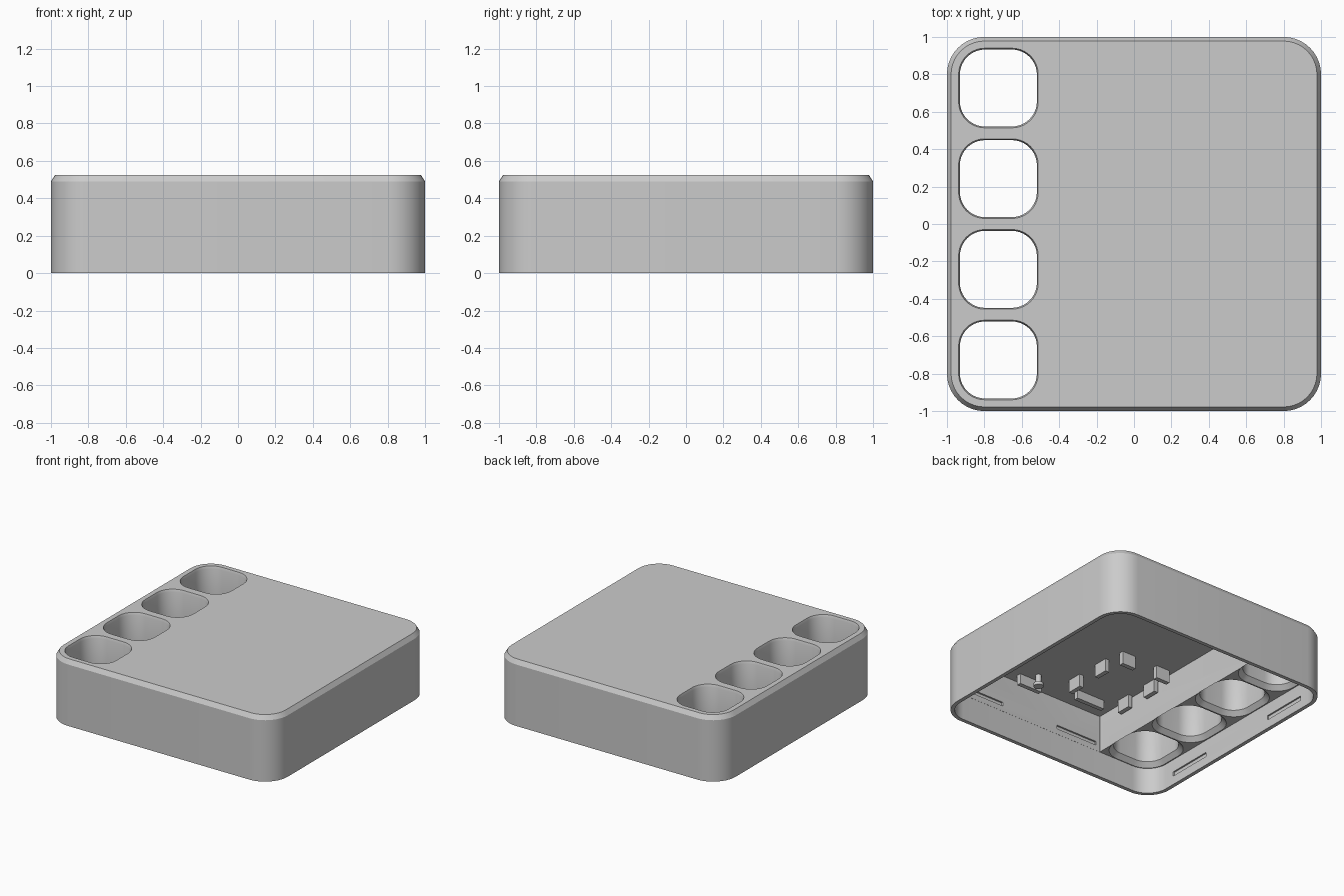
import bpy, bmesh, math

cube = bpy.data.objects.get("Cube")
if cube:
    bpy.data.objects.remove(cube, do_unlink=True)

grey = bpy.data.materials.new("light_grey")
grey.use_nodes = True
grey.diffuse_color = (0.6, 0.6, 0.6, 1)
grey.node_tree.nodes["Principled BSDF"].inputs["Base Color"].default_value = (0.6, 0.6, 0.6, 1)


def rounded_rect(x0, x1, y0, y1, r_left, r_right, n=10):
    """Outline of a rectangle with separate left and right corner radii."""
    corners = [(x1 - r_right, y1 - r_right, r_right), (x0 + r_left, y1 - r_left, r_left),
               (x0 + r_left, y0 + r_left, r_left), (x1 - r_right, y0 + r_right, r_right)]
    return [(cx + r * math.cos(math.pi / 2 * (q + i / n)), cy + r * math.sin(math.pi / 2 * (q + i / n)))
            for q, (cx, cy, r) in enumerate(corners) for i in range(n + 1)]


def square(cx, cy, half, r):
    return rounded_rect(cx - half, cx + half, cy - half, cy + half, r, r)


def loft(name, layers):
    """Closed solid through a stack of (outline, z) layers."""
    bm = bmesh.new()
    rings = [[bm.verts.new((x, y, z)) for x, y in outline] for outline, z in layers]
    for low, high in zip(rings, rings[1:]):
        for i in range(len(low)):
            j = (i + 1) % len(low)
            bm.faces.new((low[i], low[j], high[j], high[i]))
    bm.faces.new(rings[0][::-1])
    bm.faces.new(rings[-1])
    mesh = bpy.data.meshes.new(name)
    bm.to_mesh(mesh)
    bm.free()
    mesh.materials.append(grey)
    obj = bpy.data.objects.new(name, mesh)
    bpy.context.collection.objects.link(obj)
    return obj


def box(name, cx, cy, sx, sy, z0, z1):
    a, b = sx / 2, sy / 2
    outline = [(cx + a, cy + b), (cx - a, cy + b), (cx - a, cy - b), (cx + a, cy - b)]
    return loft(name, [(outline, z0), (outline, z1)])


def select_only(obj):
    bpy.ops.object.select_all(action='DESELECT')
    obj.select_set(True)
    bpy.context.view_layer.objects.active = obj


# Outer case with a chamfered top edge
TOP, CEILING, STEP = 0.525, 0.5, 0.205
INNER = 0.97
case = loft("case", [(square(0, 0, 1, 0.2), 0), (square(0, 0, 1, 0.2), 0.49),
                     (square(0, 0, 0.978, 0.178), TOP)])

# Open underside: shallow over the whole width, deep beside the cup block
shallow = square(0, 0, INNER, 0.17)
deep = rounded_rect(-0.49, 0.969, -0.969, 0.969, 0.002, 0.169)
cutters = [loft("shallow_cavity", [(shallow, -0.1), (shallow, STEP)]),
           loft("deep_cavity", [(deep, -0.05), (deep, CEILING)])]

# Four through holes, countersunk below and eased at the top
for y in (-0.727, -0.2425, 0.2425, 0.727):
    cutters.append(loft("cup_hole", [
        (square(-0.725, y, half, r), z) for half, r, z in (
            (0.237, 0.16, 0.1), (0.237, 0.16, STEP), (0.206, 0.135, 0.24),
            (0.206, 0.135, 0.505), (0.213, 0.14, TOP), (0.213, 0.14, 0.6))]))

# Snap grooves inside the walls
for side in (-1, 1):
    for y in (-0.53, 0.53):
        cutters.append(box("side_groove", side * INNER, y, 0.025, 0.37, 0.07, 0.105))
    for x in (-0.27, 0.61):
        cutters.append(box("end_groove", x, side * INNER, 0.37, 0.025, 0.25, 0.28))

for cutter in cutters:
    cutter.hide_render = True
    mod = case.modifiers.new("cut", 'BOOLEAN')
    mod.operation = 'DIFFERENCE'
    mod.solver = 'EXACT'
    mod.object = cutter
    select_only(case)
    bpy.ops.object.modifier_apply(modifier=mod.name)
    bpy.data.objects.remove(cutter, do_unlink=True)

select_only(case)
bpy.ops.object.shade_smooth_by_angle(angle=math.radians(25))

# Board clips hanging from the ceiling
ROOT = CEILING + 0.01
for y in (-0.65, -0.36):
    box("inner_clip", 0.0, y, 0.035, 0.12, 0.4, ROOT)
    box("outer_clip", -0.46, y, 0.035, 0.12, 0.4, ROOT)
for x in (-0.07, -0.39):
    box("end_clip", x, -0.155, 0.12, 0.035, 0.4, ROOT)
box("board_stop", -0.24, -0.79, 0.25, 0.035, 0.43, ROOT)
box("wall_stop", 0.25, -0.88, 0.2, 0.035, 0.42, ROOT)


# Small headed peg
def circle(r):
    return square(0.23, -0.8, r, r)


peg = loft("peg", [(circle(0.036), 0.41), (circle(0.036), 0.435),
                   (circle(0.022), 0.445), (circle(0.022), ROOT)])
bm = bmesh.new()
bm.from_mesh(peg.data)
bmesh.ops.remove_doubles(bm, verts=bm.verts, dist=0.0001)
bm.to_mesh(peg.data)
bm.free()
select_only(peg)
bpy.ops.object.shade_smooth_by_angle(angle=math.radians(25))
